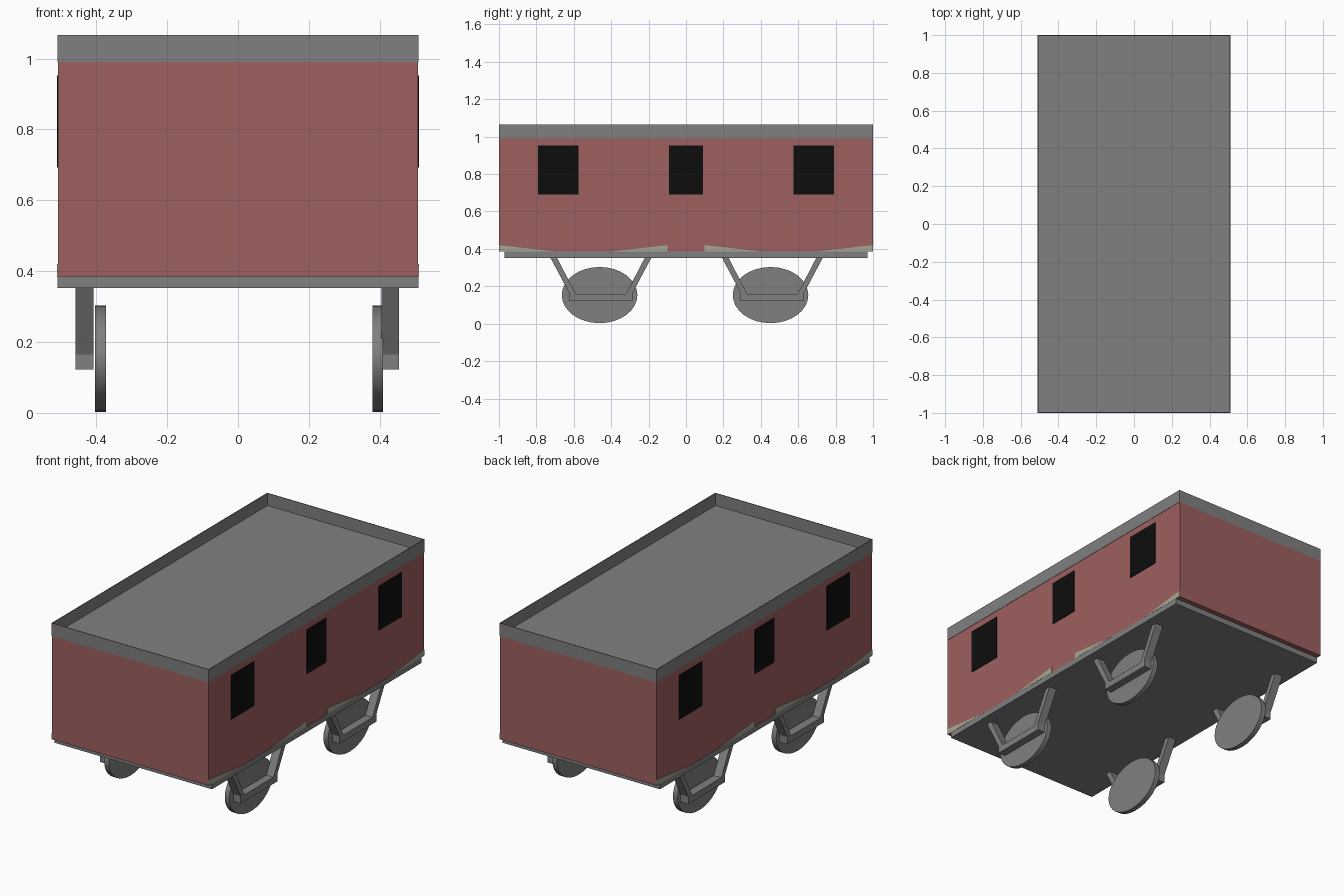
import bpy, bmesh, math
from mathutils import Matrix

cube = bpy.data.objects.get("Cube")
if cube:
    bpy.data.objects.remove(cube, do_unlink=True)


def material(name, r, g, b):
    m = bpy.data.materials.new(name)
    m.use_nodes = True
    m.diffuse_color = (r, g, b, 1)
    m.node_tree.nodes["Principled BSDF"].inputs["Base Color"].default_value = (r, g, b, 1)
    return m


GREY = material("iron grey", 0.216, 0.216, 0.216)
RED = material("faded red", 0.343, 0.116, 0.116)
CREAM = material("pale cream", 0.39, 0.39, 0.29)
BLACK = material("window black", 0.004, 0.004, 0.004)


def finish(name, bm, mat):
    bmesh.ops.recalc_face_normals(bm, faces=bm.faces[:])
    mesh = bpy.data.meshes.new(name)
    bm.to_mesh(mesh)
    bm.free()
    mesh.materials.append(mat)
    obj = bpy.data.objects.new(name, mesh)
    bpy.context.collection.objects.link(obj)
    return obj


def box(name, x, y, z, mat):
    """Box spanning the (low, high) pairs x, y and z."""
    bm = bmesh.new()
    bmesh.ops.create_cube(bm, size=1)
    spans = (x, y, z)
    bmesh.ops.scale(bm, vec=[b - a for a, b in spans], verts=bm.verts)
    bmesh.ops.translate(bm, vec=[(a + b) / 2 for a, b in spans], verts=bm.verts)
    return finish(name, bm, mat)


def prism(name, outline, x, mat):
    """Outline of (y, z) points extruded across the x span."""
    bm = bmesh.new()
    face = bm.faces.new([bm.verts.new((x[0], y, z)) for y, z in outline])
    extruded = bmesh.ops.extrude_face_region(bm, geom=[face])["geom"]
    verts = [v for v in extruded if isinstance(v, bmesh.types.BMVert)]
    bmesh.ops.translate(bm, vec=(x[1] - x[0], 0, 0), verts=verts)
    return finish(name, bm, mat)


def wheel(name, x, y):
    """Oval disc wheel standing on the ground."""
    bm = bmesh.new()
    bmesh.ops.create_cone(bm, cap_ends=True, segments=32, radius1=1, radius2=1, depth=1)
    bm.transform(Matrix.Translation((x, y, 0.153))
                 @ Matrix.Diagonal((0.03, 0.202, 0.15, 1))
                 @ Matrix.Rotation(math.pi / 2, 4, 'Y'))
    obj = finish(name, bm, GREY)
    for poly in obj.data.polygons:
        poly.use_smooth = len(poly.vertices) == 4
    for edge in obj.data.edges:
        a, b = (obj.data.vertices[i].co for i in edge.vertices)
        edge.use_edge_sharp = abs(a.x - b.x) < 0.001


# Carriage body and floor
box("body", (-0.508, 0.508), (-1, 1), (0.385, 0.99), RED)
box("floor", (-0.51, 0.51), (-0.97, 0.97), (0.352, 0.385), GREY)

# Roof: shallow open tray with a thin rim
roof = box("roof_tray", (-0.51, 0.51), (-1, 1), (0.99, 1.066), GREY)
bm = bmesh.new()
bm.from_mesh(roof.data)
top = [f for f in bm.faces if f.normal.z > 0.5]
bmesh.ops.delete(bm, geom=top, context='FACES')
bm.to_mesh(roof.data)
bm.free()
rim = roof.modifiers.new("rim_thickness", 'SOLIDIFY')
rim.thickness = 0.004
rim.offset = -1
rim.use_even_offset = True

# Windows and worn lower corners on each long side
for side, s in (("right", -1), ("left", 1)):
    skin = tuple(sorted((s * 0.507, s * 0.511)))
    for place, low, high in (("front", -0.79, -0.575), ("middle", -0.092, 0.092),
                             ("rear", 0.575, 0.79)):
        box(f"{side}_{place}_window", skin, (low, high), (0.692, 0.952), BLACK)
    for e in (-1, 1):
        end = "front" if e < 0 else "rear"
        for place, tall, tip in (("outer", 1, 0.69), ("inner", 0.1, 0.41)):
            prism(f"{side}_{end}_{place}_worn_patch",
                  [(e * tall, 0.385), (e * tall, 0.42), (e * tip, 0.385)], skin, CREAM)

# Wheels and their U-shaped hangers
half = [(0.17, 0.122), (0.17, 0.165), (0.27, 0.353), (0.235, 0.353), (0.135, 0.16)]
hanger = half + [(-y, z) for y, z in reversed(half)]
for side, wheel_x, span in (("right", -0.388, (-0.458, -0.408)),
                            ("left", 0.394, (0.405, 0.455))):
    for end, wheel_y, hang_y in (("front", -0.462, -0.455), ("rear", 0.452, 0.462)):
        wheel(f"{side}_{end}_wheel", wheel_x, wheel_y)
        prism(f"{side}_{end}_hanger", [(y + hang_y, z) for y, z in hanger], span, GREY)
